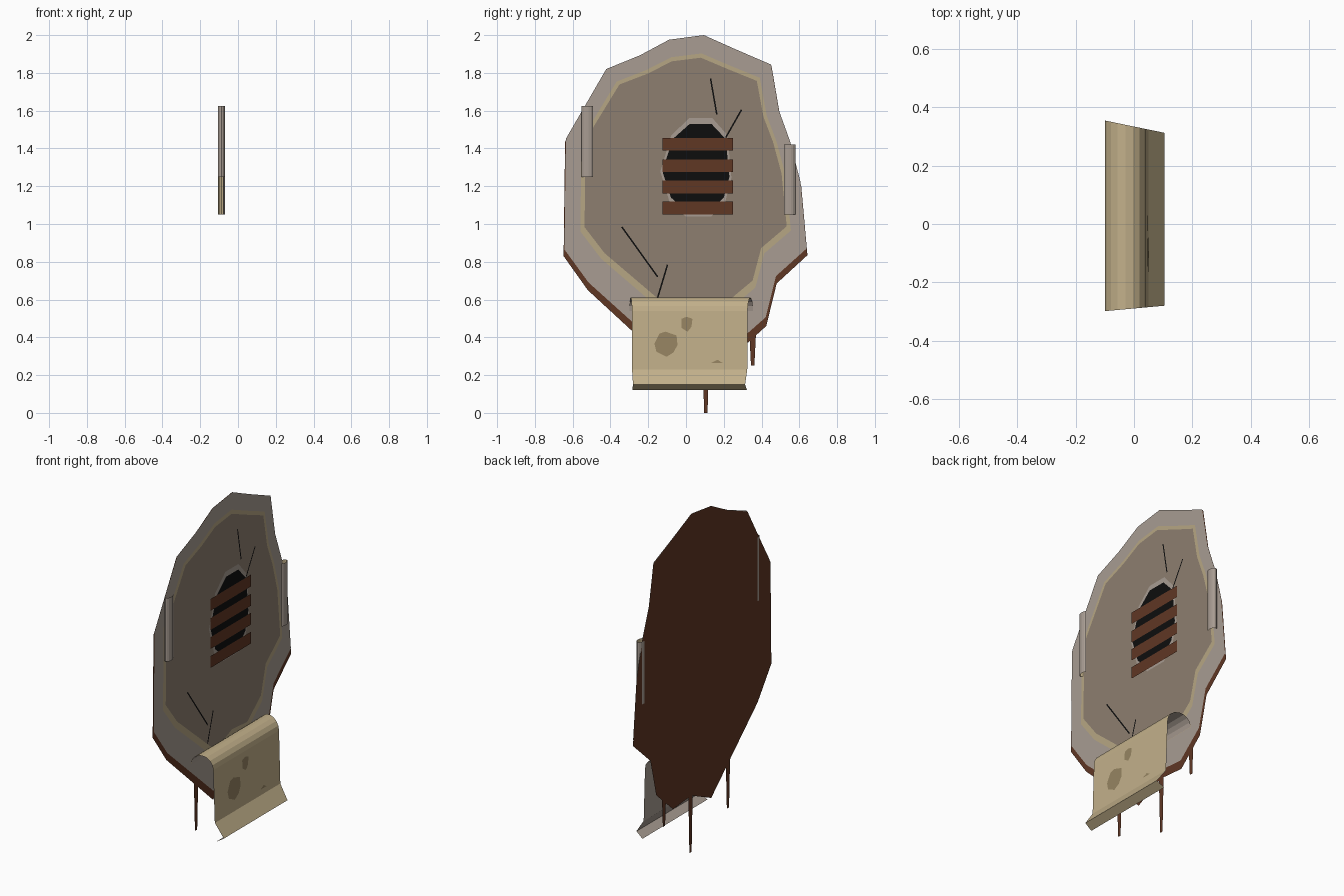
import bpy, bmesh, math

if "Cube" in bpy.data.objects:
    bpy.data.objects.remove(bpy.data.objects["Cube"])


def material(name, r, g, b):
    lin = [((c / 255 + 0.055) / 1.055) ** 2.4 if c > 10 else c / 3294 for c in (r, g, b)]
    m = bpy.data.materials.new(name)
    m.diffuse_color = (*lin, 1)
    m.use_nodes = True
    m.node_tree.nodes["Principled BSDF"].inputs["Base Color"].default_value = m.diffuse_color
    return m


BROWN = material("dark_brown", 96, 55, 36)
GREY = material("warm_grey", 168, 156, 146)
BAND = material("band_tan", 182, 166, 132)
TAUPE = material("taupe", 141, 127, 112)
BLACK = material("black", 13, 13, 13)
TAN = material("parchment_tan", 194, 176, 138)
SPOT = material("stain_tan", 150, 132, 98)


def finish(name, bm, mats, two_sided=False):
    me = bpy.data.meshes.new(name)
    bm.to_mesh(me)
    bm.free()
    ob = bpy.data.objects.new(name, me)
    bpy.context.collection.objects.link(ob)
    for m in mats:
        me.materials.append(m)
    if two_sided:  # paper-thin second skin, in the second material
        sol = ob.modifiers.new("back_skin", 'SOLIDIFY')
        sol.thickness = 0.002
        sol.offset = -1
        sol.use_rim = False
        sol.material_offset = len(mats) - 1
    return ob


def plates(name, outlines, x, mat, two_sided=False):
    """Flat cut-outs given as (y, z) outlines, facing +x; x is a depth or a function of z."""
    bm = bmesh.new()
    for pts in outlines:
        area = sum(a[0] * b[1] - b[0] * a[1] for a, b in zip(pts, pts[1:] + pts[:1]))
        pts = pts if area > 0 else pts[::-1]
        bm.faces.new([bm.verts.new((x(z) if callable(x) else x, y, z)) for y, z in pts])
    return finish(name, bm, [mat], two_sided)


def strip(name, row_a, row_b, outer, inner):
    """Sheet between two rows of points, with different colours on its two sides."""
    bm = bmesh.new()
    a = [bm.verts.new(p) for p in row_a]
    b = [bm.verts.new(p) for p in row_b]
    for i in range(len(a) - 1):
        bm.faces.new((a[i], a[i + 1], b[i + 1], b[i]))
    return finish(name, bm, [outer, inner], True)


def scaled(pts, sy, sz, zc, yc=0):
    return [(yc + (y - yc) * sy, zc + (z - zc) * sz) for y, z in pts]


# Layered ragged backing: each layer is a shrunken copy of the outline
outline = [(0.095, 2.0), (-0.09, 1.975), (-0.245, 1.89), (-0.425, 1.815), (-0.64, 1.435),
           (-0.648, 0.83), (-0.52, 0.65), (-0.086, 0.25), (0.10, 0.335), (0.27, 0.32),
           (0.425, 0.46), (0.48, 0.685), (0.643, 0.835), (0.61, 1.20), (0.555, 1.42),
           (0.495, 1.59), (0.452, 1.84), (0.27, 1.92)]
rim = scaled(outline, 0.993, 0.97, 2.0)
plates("backing", [outline], -0.103, BROWN, True)
plates("outer_rim", [rim], -0.101, GREY)
plates("inner_band", [scaled(rim, 0.87, 0.83, 1.43)], -0.099, BAND)
plates("centre_panel", [scaled(rim, 0.835, 0.79, 1.43)], -0.097, TAUPE)

# Drips hanging from the backing: y, top z, bottom z
plates("drips", [[(y - 0.02, t), (y - 0.009, b), (y + 0.009, b), (y + 0.02, t)]
                 for y, t, b in ((-0.245, 0.46, 0.13), (0.105, 0.40, 0.0), (0.353, 0.47, 0.25))],
       -0.102, BROWN, True)

# Hole with torn edge
hole = [(0.02, 1.53), (0.135, 1.53), (0.21, 1.45), (0.23, 1.25), (0.20, 1.14), (0.13, 1.07),
        (0.0, 1.07), (-0.08, 1.14), (-0.125, 1.28), (-0.07, 1.45)]
plates("hole_edge", [scaled(hole, 1.06, 1.13, 1.295, 0.055)], -0.095, GREY)
plates("hole", [hole], -0.093, BLACK)

# Slats across the hole
plates("slats", [[(-0.125, z), (0.25, z), (0.25, z + 0.068), (-0.125, z + 0.068)]
                 for z in (1.05, 1.162, 1.274, 1.388)], -0.089, BROWN, True)

# Cracks: thin slivers between two points
cracks = []
for y0, z0, y1, z1 in ((0.13, 1.77, 0.163, 1.58), (0.294, 1.605, 0.21, 1.457),
                       (-0.34, 0.985, -0.15, 0.72), (-0.098, 0.784, -0.15, 0.61)):
    n = math.hypot(y1 - y0, z1 - z0)
    dy, dz = (z1 - z0) / n * 0.004, -(y1 - y0) / n * 0.004
    cracks.append([(y0 + dy, z0 + dz), (y1 + dy, z1 + dz), (y1 - dy, z1 - dz), (y0 - dy, z0 - dz)])
plates("cracks", cracks, -0.094, BLACK)

# Hanging flap: rolls over at the top, kicks out and tucks back at the bottom
profile = [(-0.03 - 0.07 * math.cos(math.pi * i / 8), 0.54 + 0.07 * math.sin(math.pi * i / 8))
           for i in range(9)]
profile += [(0.050, 0.23), (0.105, 0.15), (0.06, 0.12)]
strip("hanging_flap", [(x, -0.29 + 0.09 * x, z) for x, z in profile],
      [(x, 0.3345 - 0.205 * x, z) for x, z in profile], TAN, GREY)

# Stains on the flap
plates("flap_stains", [
    [(-0.108, 0.43), (-0.05, 0.41), (-0.045, 0.36), (-0.066, 0.32), (-0.103, 0.297),
     (-0.156, 0.323), (-0.167, 0.366), (-0.14, 0.42)],
    [(-0.024, 0.498), (0.003, 0.509), (0.034, 0.498), (0.029, 0.456), (0.008, 0.43), (-0.024, 0.45)],
    [(0.135, 0.265), (0.167, 0.281), (0.193, 0.265)],
], lambda z: 0.043 + (0.54 - z) * 0.0323, SPOT)

# Curled paper edges at both sides
for name, s, cy, z0, z1 in (("left_curl", -1, -0.521, 1.25, 1.625), ("right_curl", 1, 0.547, 1.05, 1.42)):
    arc = []
    for i in range(11):
        t = math.radians(190 - 25 * i)
        arc.append((-0.088 + 0.019 * math.cos(t), cy + s * 0.032 * math.sin(t)))
    low = [(x, y, z0) for x, y in arc]
    high = [(x, y, z1) for x, y in arc]
    strip(name, low if s < 0 else high, high if s < 0 else low, GREY, TAN)
